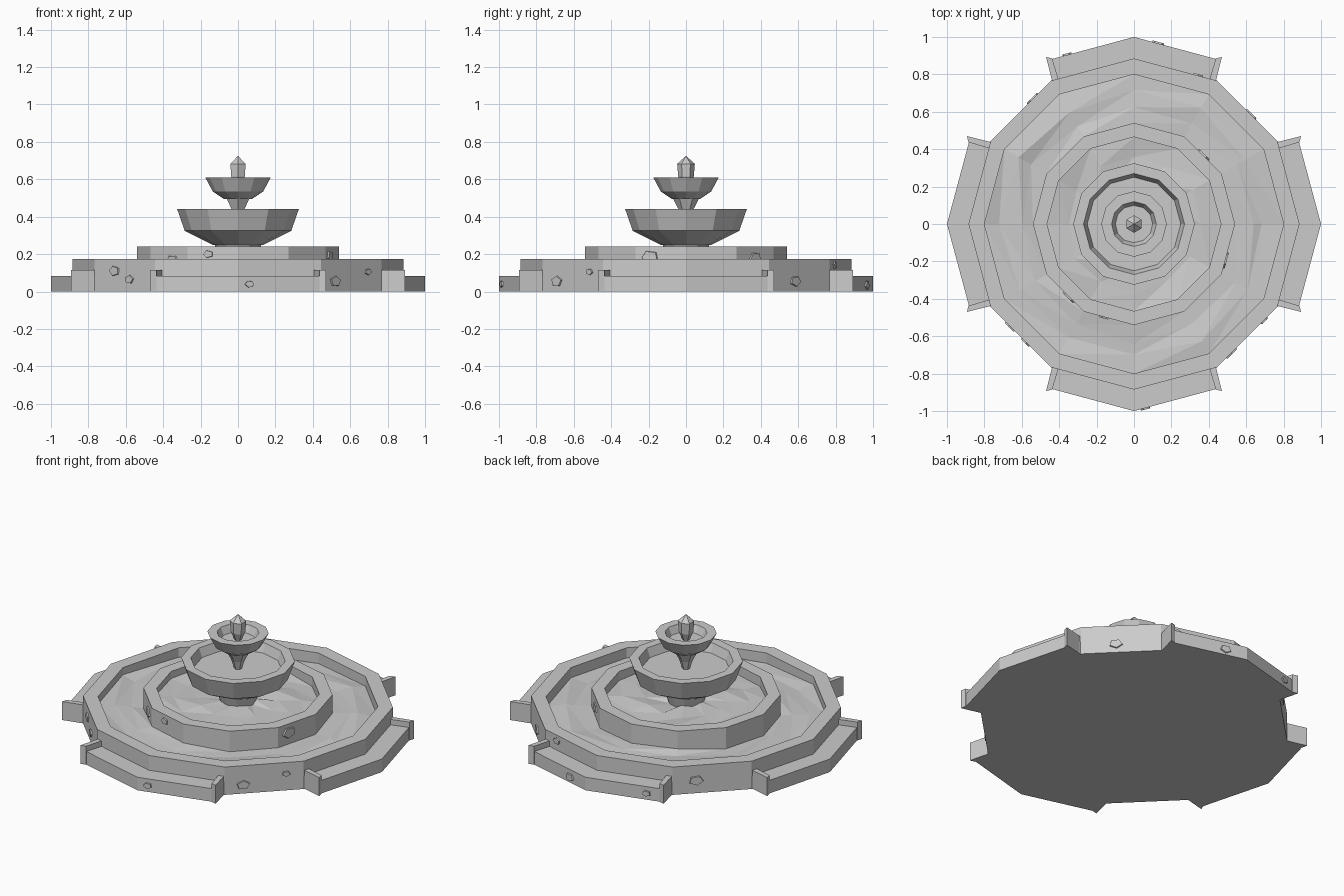
import bpy, bmesh, math, random
from mathutils import Vector, Matrix

if "Cube" in bpy.data.objects:
    bpy.data.objects.remove(bpy.data.objects["Cube"])
random.seed(4)


def finish(bm, name):
    bmesh.ops.remove_doubles(bm, verts=bm.verts, dist=1e-5)
    bmesh.ops.recalc_face_normals(bm, faces=bm.faces)
    me = bpy.data.meshes.new(name)
    bm.to_mesh(me)
    bm.free()
    ob = bpy.data.objects.new(name, me)
    bpy.context.collection.objects.link(ob)
    return ob


def face(bm, vs):
    vs = [v for i, v in enumerate(vs) if v not in vs[:i]]
    if len(vs) > 2:
        bm.faces.new(vs)


def lathe(name, profile, n=12, turn=0.0):
    """Faceted solid of revolution from (radius, z) points."""
    bm = bmesh.new()
    rings = []
    for r, z in profile:
        if r == 0:
            rings.append([bm.verts.new((0, 0, z))] * n)
        else:
            rings.append([bm.verts.new((r * math.cos(turn + math.tau * k / n),
                                        r * math.sin(turn + math.tau * k / n), z)) for k in range(n)])
    for a, b in zip(rings, rings[1:]):
        for k in range(n):
            j = (k + 1) % n
            face(bm, [a[k], a[j], b[j], b[k]])
    return finish(bm, name)


def water(name, radii, z, wave):
    """Rippled triangulated water sheet between the first and last radius."""
    bm = bmesh.new()
    rings = []
    for i, r in enumerate(radii):
        edge = i in (0, len(radii) - 1)
        ring = []
        for k in range(12):
            a = math.tau * k / 12
            q = r if edge else r * random.uniform(0.96, 1.04)
            ring.append(bm.verts.new((q * math.cos(a), q * math.sin(a), z + random.uniform(-wave, wave))))
        rings.append(ring)
    for a, b in zip(rings, rings[1:]):
        for k in range(12):
            j = (k + 1) % 12
            bm.faces.new((a[k], b[k], b[j]))
            bm.faces.new((a[k], b[j], a[j]))
    return finish(bm, name)


def prism(name, pts, h, turn):
    """Upright prism over a plan outline, turned about z."""
    bm = bmesh.new()
    f = bm.faces.new([bm.verts.new((x, y, 0)) for x, y in pts])
    up = bmesh.ops.extrude_face_region(bm, geom=[f])["geom"]
    top = [v for v in up if isinstance(v, bmesh.types.BMVert)]
    bmesh.ops.translate(bm, verts=top, vec=(0, 0, h))
    if not any(len(g.verts) == len(pts) and g.calc_center_median().z < 1e-6 for g in bm.faces):
        bm.faces.new([v for v in bm.verts if v not in top])
    bmesh.ops.rotate(bm, verts=bm.verts, cent=(0, 0, 0), matrix=Matrix.Rotation(turn, 3, 'Z'))
    return finish(bm, name)


def stone(x, y, z, size, ring):
    """Five-sided stone chip lying on the nearest side of a 12-gon of given radius."""
    a = (math.floor(math.atan2(y, x) / (math.pi / 6)) + 0.5) * math.pi / 6
    out = Vector((math.cos(a), math.sin(a), 0))
    side = Vector((-out.y, out.x, 0))
    base = side * side.dot((x, y, 0)) + out * ring * math.cos(math.pi / 12) + Vector((0, 0, z))
    bm = bmesh.new()
    t = random.uniform(0, 1.2)
    loops = []
    for d, s in ((-0.004, 1.0), (0.008, 0.9)):
        loops.append([bm.verts.new(base + out * d + side * size * s * math.cos(t + math.tau * k / 5)
                      + Vector((0, 0, size * 0.72 * s * math.sin(t + math.tau * k / 5)))) for k in range(5)])
    bm.faces.new(loops[1])
    bm.faces.new(loops[0])
    for k in range(5):
        j = (k + 1) % 5
        bm.faces.new((loops[0][k], loops[0][j], loops[1][j], loops[1][k]))
    finish(bm, "stone_chip")


# two stepped pools
lathe("lower_pool", [(0, 0), (.885, 0), (.885, .175), (.8, .175), (.8, .09)])
lathe("upper_pool", [(.54, .09), (.54, .24), (.465, .24), (.465, .16)])
water("lower_water", [.8, .7, .62, .54], .118, .014)
water("upper_water", [.465, .36, .24, .09], .19, .012)

# bowls, stems and finial
lathe("lower_stem", [(.10, .17), (.125, .25)])
lathe("lower_bowl", [(0, .25), (.135, .25), (.285, .325), (.325, .44), (.27, .44), (.25, .385), (0, .385)])
lathe("upper_stem", [(.02, .38), (.04, .44), (.07, .497)], 6, math.pi / 6)
lathe("upper_bowl", [(0, .495), (.075, .495), (.135, .535), (.175, .61), (.12, .61), (.1, .565), (0, .565)])
lathe("finial", [(0, .56), (.02, .565), (.042, .615), (.047, .683), (0, .725)], 6, math.pi / 6)

# steps on four sides, each with a pair of end posts
step = [(-.44, -.765), (-.435, -.883), (0, -1), (.435, -.883), (.44, -.765), (0, -.88)]
post = [(.405, -.775), (.437, -.885), (.47, -.893), (.438, -.767)]
for q in range(4):
    turn = q * math.pi / 2
    prism("step", step, .082, turn)
    prism("step_post", post, .116, turn)
    prism("step_post", [(-x, y) for x, y in post], .116, turn)

# scattered stone chips
for x, y, z, s in [(-.66, -.55, .11, .04), (-.58, -.63, .065, .034), (.52, -.69, .055, .042), (.69, -.51, .105, .026),
                   (.62, .58, .055, .042), (-.54, .67, .08, .045), (.34, .79, .14, .03)]:
    stone(x, y, z, s, .885)
for x, y, z, s in [(.06, -.98, .04, .028), (.13, .97, .035, .036), (-.36, .91, .04, .028)]:
    stone(x, y, z, s, 1.0)
for x, y, z, s in [(-.34, -.38, .165, .045), (-.16, -.5, .2, .03), (.48, -.19, .185, .05), (.37, .37, .18, .045)]:
    stone(x, y, z, s, .54)
